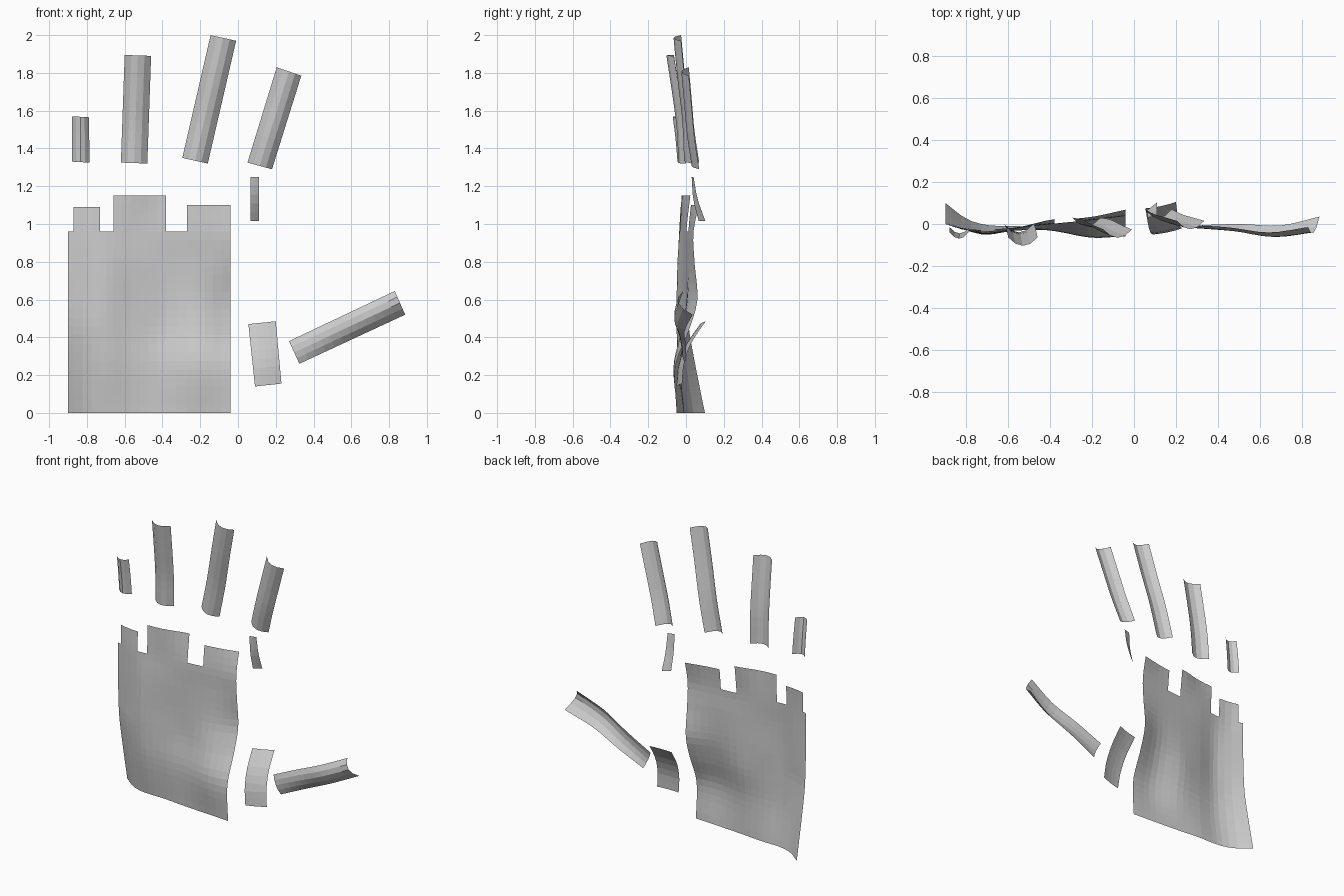
import bpy, bmesh
from math import floor

if "Cube" in bpy.data.objects:
    bpy.data.objects.remove(bpy.data.objects["Cube"])


def smooth(vals, keys, u):
    """Catmull-Rom style value through (keys, vals) at u."""
    n = len(keys)
    i = 0
    while i < n - 2 and u > keys[i + 1]:
        i += 1
    h = keys[i + 1] - keys[i]
    t = (u - keys[i]) / h

    def slope(k):
        a, b = max(k - 1, 0), min(k + 1, n - 1)
        return (vals[b] - vals[a]) / (keys[b] - keys[a]) * h
    m0, m1 = slope(i), slope(i + 1)
    return ((2*t**3 - 3*t**2 + 1) * vals[i] + (t**3 - 2*t**2 + t) * m0
            + (3*t**2 - 2*t**3) * vals[i + 1] + (t**3 - t**2) * m1)


def finish(name, bm):
    me = bpy.data.meshes.new(name)
    bm.to_mesh(me)
    bm.free()
    ob = bpy.data.objects.new(name, me)
    bpy.context.collection.objects.link(ob)


def split(stops, step):
    """Divide the spans between stops into pieces of about one step."""
    out = [stops[0]]
    for a, b in zip(stops, stops[1:]):
        n = max(1, round((b - a) / step))
        out += [a + (b - a) * k / n for k in range(1, n + 1)]
    return out


# Palm: relief grid of depths (rows by height, columns by x)
PX = [-.9, -.8, -.7, -.55, -.4, -.2, -.04]
PZ = [0, .25, .45, .6, .8, .96, 1.15]
PY = [
    [.10, .025, -.005, -.01, -.025, -.04, -.05],
    [.05, -.01, -.04, -.03, -.03, -.065, -.055],
    [.015, -.03, -.05, -.025, -.005, -.02, .02],
    [.005, -.03, -.05, -.02, .0, .01, .06],
    [.0, -.03, -.045, -.02, .0, .02, .045],
    [.0, -.03, -.035, -.015, .0, .02, .04],
    [.0, -.02, -.025, -.015, .02, .04, .08],
]
# Finger stubs along the top edge: x start, x end, top height
STUBS = [(-.87, -.73, 1.09), (-.66, -.38, 1.15), (-.27, -.04, 1.10)]


def palm():
    bm = bmesh.new()
    xs = split([-.9, -.87, -.73, -.66, -.38, -.27, -.04], .045)
    cache = {}

    def vert(x, z):
        key = (round(x, 4), round(z, 4))
        if key not in cache:
            col = [smooth(row, PX, x) for row in PY]
            cache[key] = bm.verts.new((x, smooth(col, PZ, z), z))
        return cache[key]

    def patch(cols, rows):
        for a, b in zip(cols, cols[1:]):
            for c, d in zip(rows, rows[1:]):
                bm.faces.new((vert(a, c), vert(b, c), vert(b, d), vert(a, d)))
    patch(xs, split([0, .96], .045))
    for x0, x1, top in STUBS:
        patch([x for x in xs if x0 - 1e-4 < x < x1 + 1e-4], split([.96, top], .045))
    finish("palm", bm)


def strip(name, bl, br, tr, tl, ys, bow=(.04, .04), tilt=(0, 0), rows=10, cols=4):
    """Bowed strip over four (x, z) corners; ys = depth of its ridge along the length."""
    bm = bmesh.new()
    keys = [k / (len(ys) - 1) for k in range(len(ys))]
    grid = []
    for r in range(rows + 1):
        s = r / rows
        line = []
        for c in range(cols + 1):
            t = c / cols
            x, z = [(bl[k]*(1-t) + br[k]*t) * (1-s) + (tl[k]*(1-t) + tr[k]*t) * s
                    for k in (0, 1)]
            w = 2 * t - 1
            y = (smooth(ys, keys, s) + (bow[0]*(1-s) + bow[1]*s) * w * w
                 + (tilt[0]*(1-s) + tilt[1]*s) * w)
            line.append(bm.verts.new((x, y, z)))
        grid.append(line)
    for a, b in zip(grid, grid[1:]):
        for c in range(cols):
            bm.faces.new((a[c], a[c + 1], b[c + 1], b[c]))
    finish(name, bm)


palm()

# Four fingers
strip("little_finger", (-.88, 1.33), (-.785, 1.325), (-.79, 1.565), (-.88, 1.57),
      [-.045, -.055, -.07], (.03, .03), rows=5)
strip("ring_finger", (-.62, 1.325), (-.48, 1.32), (-.46, 1.89), (-.60, 1.895),
      [-.04, -.05, -.075, -.104])
strip("middle_finger", (-.295, 1.35), (-.16, 1.32), (-.01, 1.97), (-.145, 2.0),
      [-.01, -.02, -.045, -.066])
strip("index_finger", (.05, 1.325), (.18, 1.29), (.335, 1.785), (.205, 1.83),
      [.03, .005, -.01, -.025])

# Narrow side strip below the index finger
strip("index_knuckle_side", (.065, 1.015), (.11, 1.015), (.11, 1.25), (.065, 1.25),
      [.085, .05, .035], (0, 0), (.018, .005), rows=5, cols=2)

# Thumb: base pad and outer length
strip("thumb_base", (.09, .14), (.23, .155), (.20, .485), (.055, .47),
      [-.04, -.03, .01, .085], (.005, .005), (.015, .015), rows=7)
strip("thumb", (.325, .26), (.27, .38), (.83, .645), (.885, .52),
      [-.02, -.035, -.062, -.04], (.015, .05), (0, -.025), rows=12)
for f in (bpy.data.objects["thumb"].data,):
    f.flip_normals()
bpy.data.objects["thumb"].data.update()
